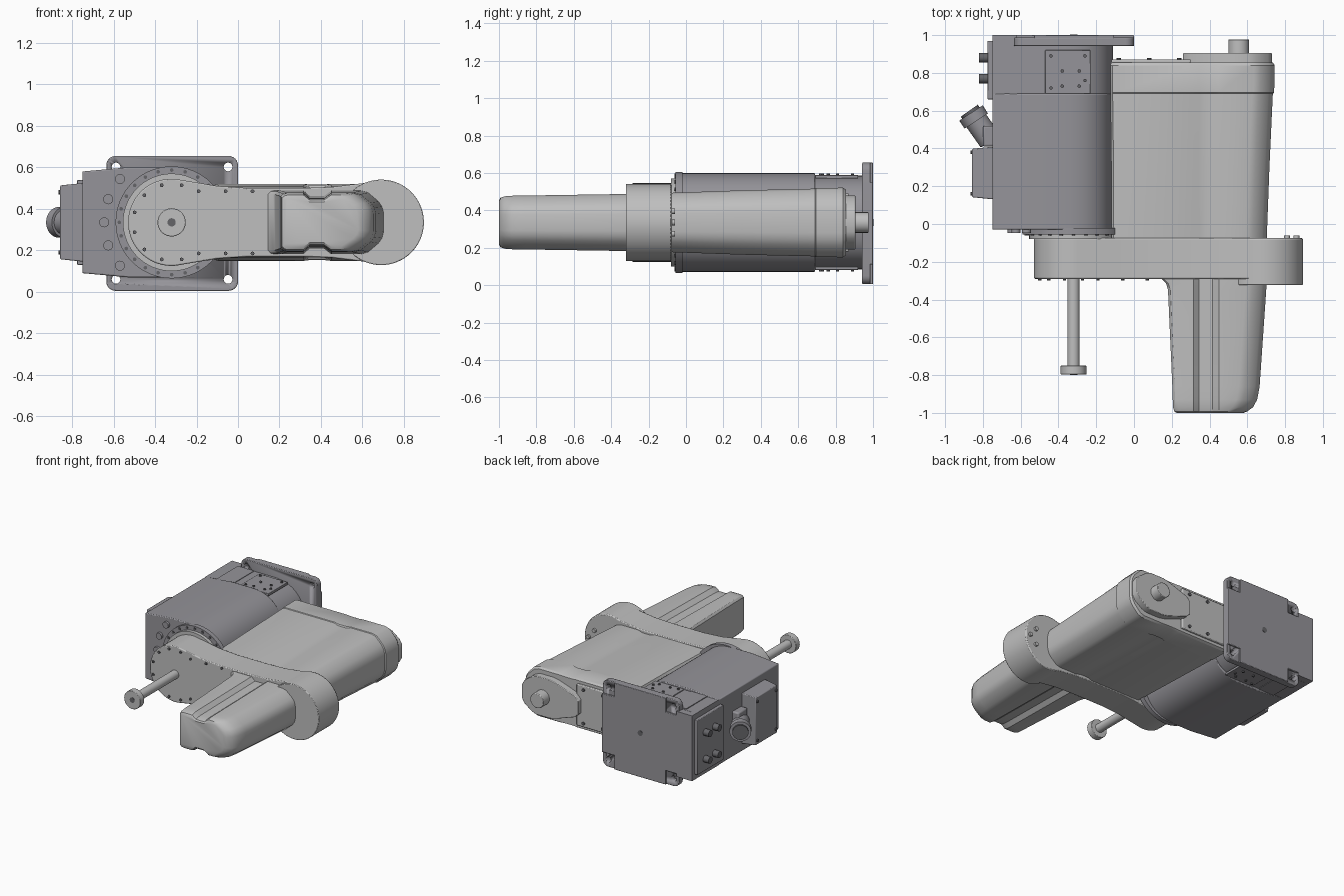
import bpy, bmesh, math
from mathutils import Vector

cube = bpy.data.objects.get("Cube")
if cube:
    bpy.data.objects.remove(cube, do_unlink=True)

MID = 0.335          # height of the common centre plane
JOINT = -0.32        # x of the shoulder and spindle axis
ELBOW = 0.69         # x of the elbow axis


def material(name, rgb):
    m = bpy.data.materials.new(name)
    m.use_nodes = True
    m.diffuse_color = (*rgb, 1)
    m.node_tree.nodes["Principled BSDF"].inputs["Base Color"].default_value = (*rgb, 1)
    return m


LIGHT = material("light_grey", (0.52, 0.52, 0.52))
BASE = material("base_grey", (0.30, 0.295, 0.32))
DARK = material("dark_grey", (0.13, 0.13, 0.14))


def finish(name, bm, mat, bevel=0):
    bmesh.ops.recalc_face_normals(bm, faces=bm.faces)
    me = bpy.data.meshes.new(name)
    bm.to_mesh(me)
    bm.free()
    ob = bpy.data.objects.new(name, me)
    bpy.context.collection.objects.link(ob)
    me.materials.append(mat)
    if bevel:
        b = ob.modifiers.new("Bevel", 'BEVEL')
        b.width, b.segments, b.limit_method = bevel, 2, 'ANGLE'
        b.angle_limit = math.radians(40)
    bpy.ops.object.select_all(action='DESELECT')
    ob.select_set(True)
    bpy.context.view_layer.objects.active = ob
    bpy.ops.object.shade_smooth_by_angle(angle=math.radians(32))
    return ob


def skin(name, rings, mat, bevel=0):
    """Skin a row of equal-length rings and cap both ends."""
    bm = bmesh.new()
    rows = [[bm.verts.new(p) for p in ring] for ring in rings]
    n = len(rows[0])
    for a, b in zip(rows, rows[1:]):
        for i in range(n):
            bm.faces.new((a[i], a[(i + 1) % n], b[(i + 1) % n], b[i]))
    bm.faces.new(rows[0])
    bm.faces.new(rows[-1])
    return finish(name, bm, mat, bevel)


def prism(name, outline, y0, y1, mat, bevel=0):
    return skin(name, [[(x, y, z) for x, z in outline] for y in (y0, y1)], mat, bevel)


def box(name, x, y, z, mat, bevel=0):
    return prism(name, [(x[0], z[0]), (x[1], z[0]), (x[1], z[1]), (x[0], z[1])], *y, mat, bevel)


def rods(name, pairs, r, mat, sides=32, bevel=0):
    """One object made of cylinders, each between two points."""
    bm = bmesh.new()
    for a, b in pairs:
        a, b = Vector(a), Vector(b)
        d = b - a
        made = bmesh.ops.create_cone(bm, cap_ends=True, segments=sides, radius1=r,
                                     radius2=r, depth=d.length)["verts"]
        turn = d.to_track_quat('Z', 'Y').to_matrix()
        for v in made:
            v.co = turn @ v.co + (a + b) / 2
    return finish(name, bm, mat, bevel)


def arc(cx, cz, r, a0, a1, n):
    steps = [math.radians(a0 + (a1 - a0) * i / n) for i in range(n + 1)]
    return [(cx + r * math.cos(t), cz + r * math.sin(t)) for t in steps]


def rounded(x0, x1, z0, z1, r):
    return (arc(x1 - r, z1 - r, r, 0, 90, 6) + arc(x0 + r, z1 - r, r, 90, 180, 6)
            + arc(x0 + r, z0 + r, r, 180, 270, 6) + arc(x1 - r, z0 + r, r, 270, 360, 6))


def mirrored(top):
    """Close an upper outline (x, height over MID) with its mirror image."""
    return [(x, MID + h) for x, h in top] + [(x, MID - h) for x, h in reversed(top)]


# Base body: square at the back, rounded towards the arm
def body_outline(h):
    top = [(-0.75, min(h, 0.245)), (-0.53, h)]
    for i in range(17):
        t = math.radians(90 - i * 5.5)
        top.append((-0.375 + 0.265 * math.cos(t) ** 0.85, h * math.sin(t) ** 0.85))
    return mirrored(top)


prism("base_body", body_outline(0.265), -0.03, 0.69, BASE, 0.006)
prism("base_body_rear", body_outline(0.248), 0.68, 0.95, BASE)
box("base_rear_strip", (-0.75, -0.62), (0.94, 1.0), (0.09, 0.58), BASE)

# Mounting plate with four bolt holes and a notched back panel
plate = prism("mounting_plate", rounded(-0.635, 0, 0.005, 0.655, 0.045), 0.942, 0.987, BASE, 0.004)
corners = [(x, z) for x in (-0.588, -0.048) for z in (0.06, 0.602)]
drill = rods("hole_cutter", [((x, 0.9, z), (x, 1.05, z)) for x, z in corners], 0.021, DARK, 20)
drill.hide_render = True
drill.hide_set(True)
cut = plate.modifiers.new("Holes", 'BOOLEAN')
cut.object = drill
box("back_panel", (-0.635, 0), (0.98, 1.0), (0.11, 0.55), BASE, 0.004)
box("back_panel_tall", (-0.53, -0.105), (0.98, 1.0), (0.005, 0.655), BASE, 0.004)
rods("back_centre_hole", [((JOINT, 0.99, MID), (JOINT, 1.002, MID))], 0.02, DARK)

# Cover plates and screws on the upper and lower sides
for side, s in (("upper", 1), ("lower", -1)):
    def zs(a, b):
        return tuple(sorted((MID + s * a, MID + s * b)))
    box(side + "_cover", (-0.47, -0.23), (0.69, 0.92), zs(0.235, 0.254), BASE, 0.003)
    box(side + "_side_pad", (-0.66, -0.525), (0.67, 0.94), zs(0.235, 0.252), BASE)
    spots = [(-0.44, 0.72), (-0.44, 0.89), (-0.26, 0.89), (-0.26, 0.76),
             (-0.38, 0.73), (-0.38, 0.81), (-0.29, 0.81), (-0.29, 0.73)]
    rods(side + "_cover_screws", [((x, y, MID + s * 0.25), (x, y, MID + s * 0.262))
                                  for x, y in spots], 0.009, DARK, 10)

# Cable box, tilted connector and sockets on the outer side
rings = [[(x, y, z) for y, z in ((0.13 + i, 0.145 + i), (0.41 - i, 0.145 + i),
                                 (0.41 - i, 0.525 - i), (0.13 + i, 0.525 - i))]
         for x, i in ((-0.74, 0), (-0.857, 0.012))]
skin("cable_box", rings, BASE, 0.005)
box("connector_foot", (-0.80, -0.74), (0.41, 0.52), (0.24, 0.43), BASE, 0.01)
rods("connector_body", [((-0.76, 0.44, MID), (-0.855, 0.575, MID))], 0.062, BASE, bevel=0.005)
rods("connector_collar", [((-0.835, 0.545, MID), (-0.863, 0.588, MID))], 0.074, BASE)
rods("connector_mouth", [((-0.86, 0.583, MID), (-0.872, 0.6, MID))], 0.055, DARK)
box("socket_panel", (-0.775, -0.74), (0.66, 0.97), (0.13, 0.54), BASE, 0.004)
rods("sockets", [((-0.76, y, z), (-0.82, y, z)) for y, z in
                 ((0.77, 0.42), (0.88, 0.42), (0.77, 0.22), (0.88, 0.22))], 0.025, DARK, 16)
rods("cable_box_screws", [((-0.85, y, z), (-0.866, y, z)) for y in (0.16, 0.38)
                          for z in (0.19, 0.48)], 0.01, DARK, 10)

# Shoulder flange with its bolts
rods("shoulder_flange", [((JOINT, -0.055, MID), (JOINT, -0.02, MID))], 0.27, BASE, 64)
rods("shoulder_neck", [((JOINT, -0.08, MID), (JOINT, -0.04, MID))], 0.235, LIGHT, 64)
rods("flange_bolts", [((x, -0.062, z), (x, -0.05, z)) for x, z in
                      arc(JOINT, MID, 0.252, 0, 345, 23)], 0.009, DARK, 10)
rods("base_front_bolts", [((x, -0.048, z), (x, -0.02, z)) for x, z in
                          arc(JOINT, MID, 0.325, 140, 220, 4)], 0.024, BASE, 16)

# Inner link: a round end at each axis with a waist between
left = [(x, z - MID) for x, z in arc(JOINT, MID, 0.21, 180, 85, 16)]
right = [(x, z - MID) for x, z in arc(ELBOW, MID, 0.205, 112, 0, 18)]
link = mirrored(left[1:] + [(-0.1, 0.175), (0.05, 0.165), (0.3, 0.165), (0.45, 0.17)] + right[:-1])
prism("inner_link", link, -0.29, -0.075, LIGHT, 0.006)
rods("elbow_drum", [((ELBOW, -0.322, MID), (ELBOW, -0.08, MID))], 0.206, LIGHT, 64, 0.004)
rods("link_screws", [((x, -0.298, z), (x, -0.28, z)) for x, z in
                     arc(JOINT, MID, 0.185, 75, 285, 7)
                     + [(x, MID + s * 0.15) for x in (-0.19, -0.06, 0.07) for s in (1, -1)]],
     0.009, DARK, 10)
rods("elbow_studs", [((x, -0.09, MID + z), (x, -0.06, MID + z))
                     for x, z in ((0.81, 0.06), (0.81, -0.06), (0.86, 0))], 0.015, LIGHT, 12)


# Outer arm: a grooved section skinned along y
def section(y, xl, xr, h, groove):
    top = [(xl, h * 0.88), (xl + 0.012, h * 0.97), (xl + 0.03, h), (0.315, h), (0.345, h - groove),
           (0.415, h - groove), (0.45, h), (xr - 0.11, h), (xr - 0.075, h * 0.94),
           (xr - 0.025, h * 0.66), (xr - 0.008, h * 0.5), (xr, h * 0.3)]
    return [(x, y, z) for x, z in mirrored(top)]


nose = [(-1.0, 0.225, 0.58, 0.118, 0.02), (-0.992, 0.213, 0.6, 0.132, 0.024),
        (-0.97, 0.207, 0.63, 0.14, 0.026), (-0.93, 0.205, 0.652, 0.143, 0.026),
        (-0.86, 0.203, 0.665, 0.144, 0.026), (-0.35, 0.18, 0.70, 0.152, 0.026),
        (-0.315, 0.17, 0.702, 0.153, 0.026), (-0.285, 0.14, 0.703, 0.153, 0.026),
        (-0.1, 0.13, 0.705, 0.155, 0.02)]
skin("outer_arm_front", [section(*s) for s in nose], LIGHT)
housing = [(-0.1, -0.12, 0.702, 0.158, 0.012), (0.3, -0.12, 0.717, 0.172, 0.012),
           (0.69, -0.125, 0.735, 0.181, 0.012), (0.695, -0.125, 0.742, 0.185, 0.006),
           (0.84, -0.125, 0.745, 0.186, 0.004), (0.855, -0.12, 0.735, 0.176, 0.002)]
skin("outer_arm_housing", [section(*s) for s in housing], LIGHT)

# Rear of the outer arm: end cover, bearing plate and axle boss
box("end_cover", (-0.12, 0.3), (0.84, 0.872), (0.18, 0.49), LIGHT, 0.006)
bearing = mirrored([(0.26, 0.05), (0.29, 0.08), (0.45, 0.135), (0.5, 0.145), (0.61, 0.145),
                    (0.65, 0.13), (0.71, 0.085), (0.73, 0.05)])
prism("bearing_plate", bearing, 0.84, 0.905, LIGHT, 0.004)
rods("axle_boss", [((0.555, 0.9, MID), (0.555, 0.977, MID))], 0.055, LIGHT, 40, 0.004)
rods("cover_screws", [((x, 0.865, MID + s * 0.125), (x, 0.88, MID + s * 0.125))
                      for x in (-0.08, 0.08, 0.24) for s in (1, -1)], 0.012, DARK, 10)

# Tool spindle with end flange
rods("spindle_shaft", [((JOINT, -0.76, MID), (JOINT, -0.28, MID))], 0.032, LIGHT)
rods("spindle_flange", [((JOINT, -0.797, MID), (JOINT, -0.75, MID))], 0.068, LIGHT, 40, 0.003)
rods("spindle_hole", [((JOINT, -0.799, MID), (JOINT, -0.79, MID))], 0.02, DARK, 24)
